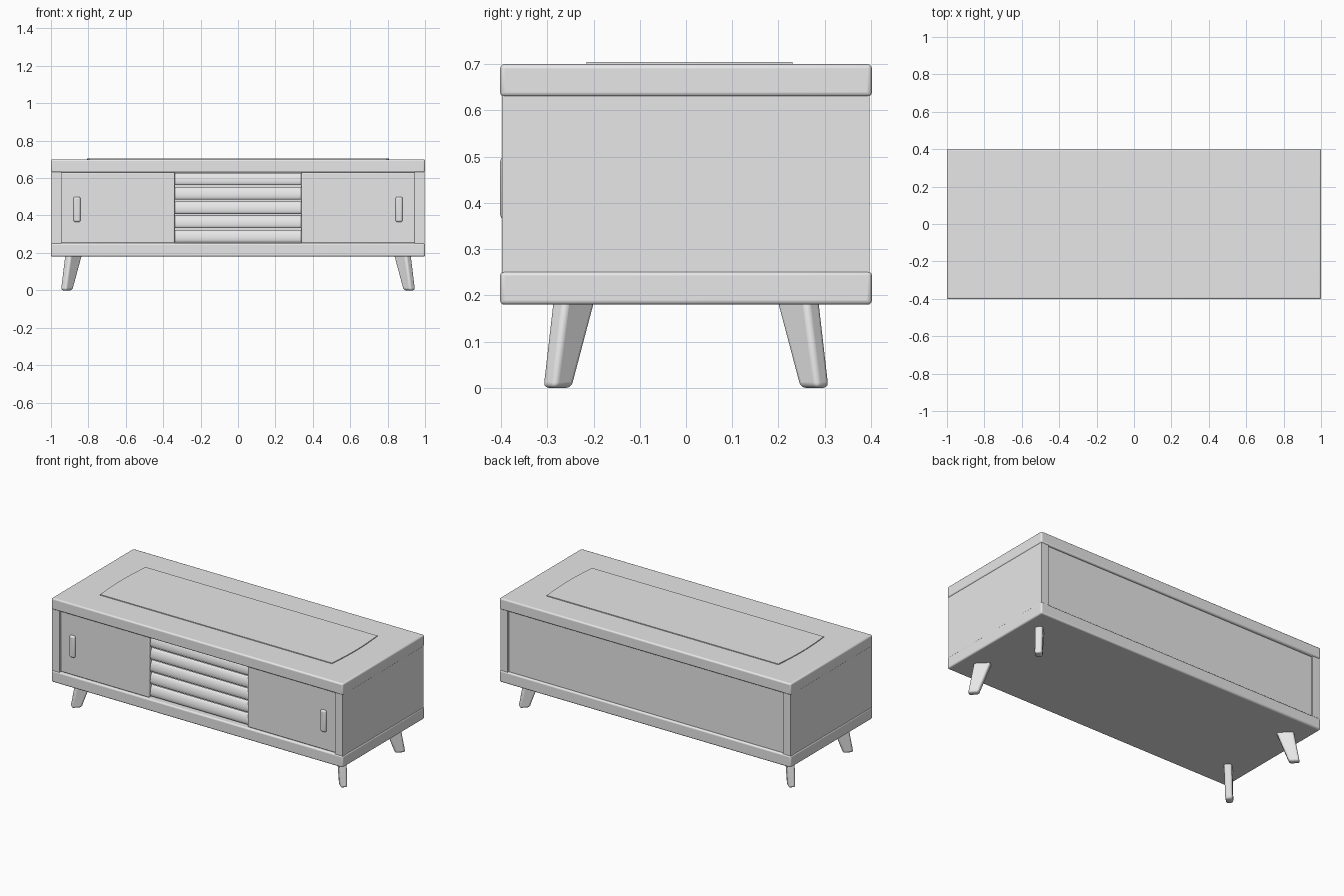
import bpy, bmesh, math
from mathutils import Vector

if "Cube" in bpy.data.objects:
    bpy.data.objects.remove(bpy.data.objects["Cube"])

grey = bpy.data.materials.new("plain grey")
grey.diffuse_color = (0.8, 0.8, 0.8, 1)
grey.use_nodes = True
grey.node_tree.nodes["Principled BSDF"].inputs["Base Color"].default_value = grey.diffuse_color


def finish(name, bm, bevel=0.0, segments=3):
    bmesh.ops.recalc_face_normals(bm, faces=bm.faces)
    mesh = bpy.data.meshes.new(name)
    bm.to_mesh(mesh)
    bm.free()
    mesh.materials.append(grey)
    ob = bpy.data.objects.new(name, mesh)
    bpy.context.collection.objects.link(ob)
    if bevel:
        mod = ob.modifiers.new("rounded_edges", 'BEVEL')
        mod.width = bevel
        mod.segments = segments
        mod.limit_method = 'ANGLE'
        mod.angle_limit = math.radians(40)
    bpy.ops.object.select_all(action='DESELECT')
    ob.select_set(True)
    bpy.context.view_layer.objects.active = ob
    bpy.ops.object.shade_smooth_by_angle(angle=math.radians(35))
    return ob


def box(name, x, y, z, bevel=0.0, segments=3):
    bm = bmesh.new()
    bmesh.ops.create_cube(bm, size=1)
    for v in bm.verts:
        for i, (a, b) in enumerate((x, y, z)):
            v.co[i] = (a + b) / 2 + v.co[i] * (b - a)
    return finish(name, bm, bevel, segments)


def prism(name, outline, x0, x1):
    """Extrude a (y, z) outline along x."""
    bm = bmesh.new()
    ends = [[bm.verts.new((x, y, z)) for y, z in outline] for x in (x0, x1)]
    bm.faces.new(ends[0])
    bm.faces.new(ends[1])
    n = len(outline)
    for i in range(n):
        j = (i + 1) % n
        bm.faces.new((ends[0][i], ends[0][j], ends[1][j], ends[1][i]))
    return finish(name, bm)


def leg(name, sx, sy):
    """Flat tapered leg, splayed along the diagonal of its corner."""
    out = Vector((sx, sy, 0)).normalized()
    side = Vector((-out.y, out.x, 0))
    bm = bmesh.new()
    rings = []
    for x, y, z, length, thick in ((0.916, 0.278, 0, 0.058, 0.041),
                                   (0.878, 0.241, 0.195, 0.096, 0.044)):
        c = Vector((sx * x, sy * y, z))
        rings.append([bm.verts.new(c + out * (a * length / 2) + side * (b * thick / 2))
                      for a, b in ((-1, -1), (1, -1), (1, 1), (-1, 1))])
    bm.faces.new(rings[0])
    bm.faces.new(rings[1])
    for i in range(4):
        j = (i + 1) % 4
        bm.faces.new((rings[0][i], rings[0][j], rings[1][j], rings[1][i]))
    finish(name, bm, 0.012, 4)


# Cabinet shell: top and bottom slabs
box("top_slab", (-1, 1), (-0.402, 0.402), (0.63, 0.70), 0.009)
box("bottom_slab", (-1, 1), (-0.402, 0.402), (0.18, 0.252), 0.009)

# Back panel, slightly recessed
box("back_panel", (-0.95, 0.95), (0.37, 0.387), (0.25, 0.632))

for s, label in ((-1, "left"), (1, "right")):
    def span(a, b):
        return tuple(sorted((s * a, s * b)))
    # Side wall, sliding door and its pill-shaped handle
    box(label + "_side", span(0.945, 0.996), (-0.398, 0.397), (0.245, 0.635))
    box(label + "_door", span(0.338, 0.946), (-0.388, -0.362), (0.252, 0.63), 0.006)
    box(label + "_handle", span(0.842, 0.880), (-0.402, -0.38), (0.365, 0.50), 0.0105, 4)
    # Legs
    for t, end in ((-1, "front"), (1, "back")):
        leg(f"{end}_{label}_leg", s, t)

# Rounded louvre slats between the doors
for k in range(5):
    zc = 0.595 - 0.0765 * k
    tilt = math.radians(12)
    outline = []
    for i in range(24):
        a = 2 * math.pi * i / 24
        u, w = 0.014 * math.cos(a), 0.034 * math.sin(a)
        outline.append((-0.362 + u * math.cos(tilt) + w * math.sin(tilt),
                        zc - u * math.sin(tilt) + w * math.cos(tilt)))
    prism(f"slat_{k + 1}", outline, -0.345, 0.345)

# Thin runner lying on the top, with softly bowed ends
bm = bmesh.new()
rim = []
for s in (1, -1):
    for i in range(9):
        f = i / 8
        y = -0.215 + 0.445 * (f if s == 1 else 1 - f)
        rim.append(bm.verts.new((s * (0.795 + 0.012 * math.sin(math.pi * f)), y, 0.7)))
face = bm.faces.new(rim)
new = bmesh.ops.extrude_face_region(bm, geom=[face])["geom"]
for v in new:
    if isinstance(v, bmesh.types.BMVert):
        v.co.z = 0.705
finish("runner", bm)
